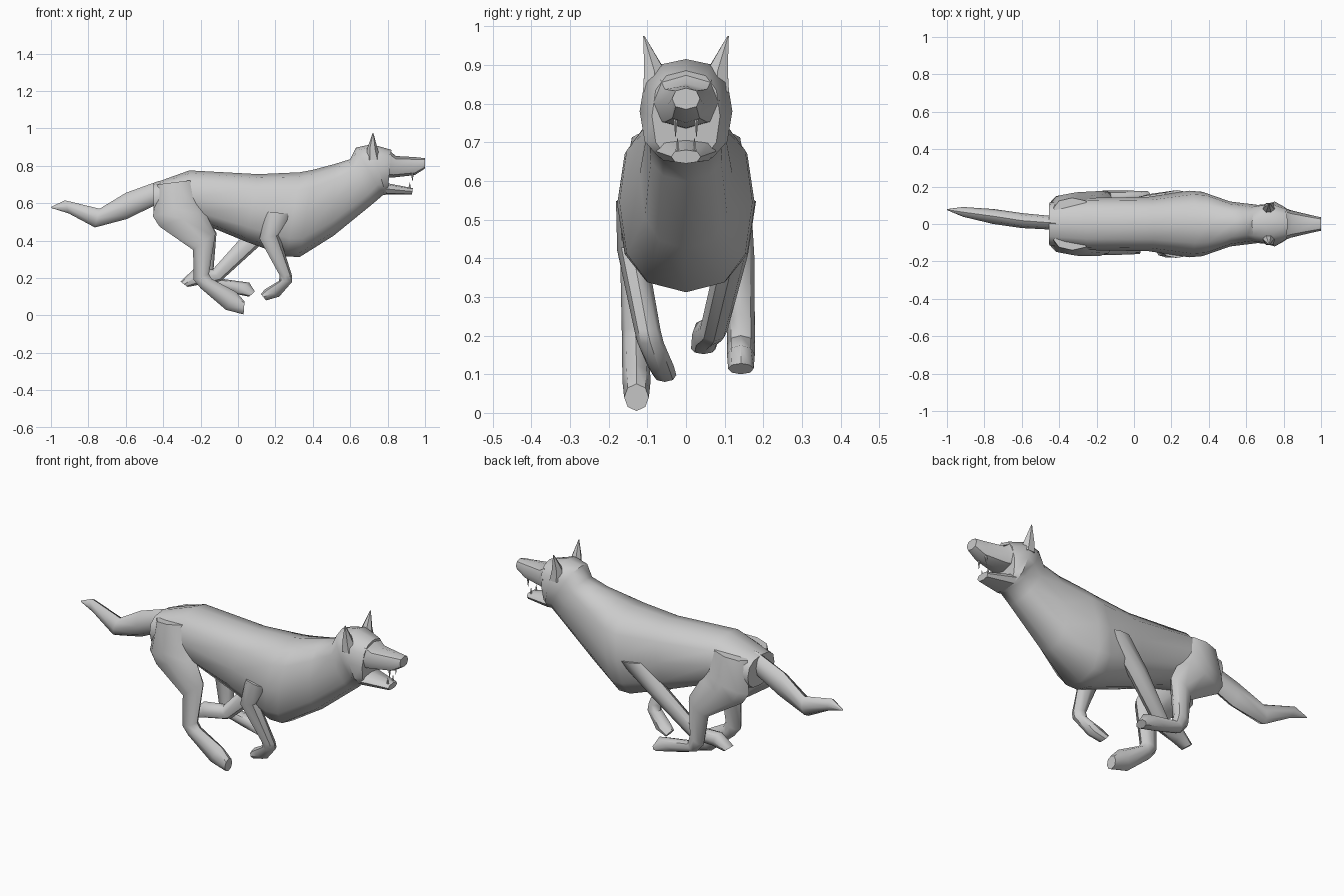
import bpy, bmesh, math


def loft(name, rings, sides=8, power=1.0):
    """Skin closed sections. Ring = (ax, az, bx, bz, y centre, half width):
    a and b are opposite outline points seen from the side."""
    bm = bmesh.new()
    loops = []
    for ax, az, bx, bz, y, w in rings:
        loop = []
        for i in range(sides):
            t = 2 * math.pi * i / sides
            c, s = (math.copysign(abs(v) ** power, v) if abs(v) > 1e-6 else 0
                    for v in (math.cos(t), math.sin(t)))
            loop.append(bm.verts.new(((ax + bx) / 2 + (ax - bx) / 2 * c,
                                      y + w * s,
                                      (az + bz) / 2 + (az - bz) / 2 * c)))
        loops.append(loop)
    for p, q in zip(loops, loops[1:]):
        for i in range(sides):
            j = (i + 1) % sides
            bm.faces.new((p[i], p[j], q[j], q[i]))
    bm.faces.new(loops[0])
    bm.faces.new(loops[-1])
    bmesh.ops.recalc_face_normals(bm, faces=bm.faces)
    me = bpy.data.meshes.new(name)
    bm.to_mesh(me)
    bm.free()
    ob = bpy.data.objects.new(name, me)
    bpy.context.collection.objects.link(ob)
    bpy.ops.object.select_all(action='DESELECT')
    ob.select_set(True)
    bpy.context.view_layer.objects.active = ob
    bpy.ops.object.shade_smooth_by_angle(angle=math.radians(45))
    return ob


# Trunk, neck and skull in one skin
loft("body", [
    (-.455, .705, -.45, .54, 0, .115),
    (-.26, .775, -.19, .49, 0, .14),
    (.11, .755, .04, .395, 0, .145),
    (.33, .765, .26, .315, 0, .178),
    (.40, .778, .33, .312, 0, .172),
    (.52, .81, .51, .425, 0, .12),
    (.60, .835, .725, .60, 0, .102),
    (.63, .897, .775, .643, 0, .106),
    (.715, .915, .79, .645, 0, .12),
    (.82, .885, .80, .65, 0, .088)], 12, .8)

# Jaws
loft("upper_jaw", [
    (.81, .88, .795, .735, 0, .088),
    (.845, .852, .83, .737, 0, .074),
    (.95, .846, .945, .75, 0, .047),
    (1.0, .84, 1.0, .785, 0, .036)], 8, .85)
loft("lower_jaw", [
    (.79, .708, .79, .645, 0, .078),
    (.935, .68, .93, .645, 0, .038)], 8, .8)

# Ears and fangs, mirrored left and right
for side, m in (("right", -1), ("left", 1)):
    loft("ear_" + side, [
        (.685, .83, .765, .83, m * .08, .036),
        (.69, .89, .748, .885, m * .082, .03),
        (.72, .975, .724, .975, m * .109, .002)], 6)
    loft("upper_fang_" + side, [
        (.925, .76, .94, .76, m * .027, .006),
        (.932, .715, .933, .715, m * .027, .001)], 6)
    loft("lower_fang_" + side, [
        (.91, .675, .925, .675, m * .022, .006),
        (.918, .71, .919, .71, m * .022, .001)], 6)

# Tail
loft("tail", [
    (-.42, .72, -.42, .60, .005, .036),
    (-.60, .655, -.595, .515, .018, .04),
    (-.74, .57, -.765, .47, .04, .04),
    (-.925, .615, -.905, .545, .065, .026),
    (-1.0, .58, -.998, .574, .077, .003)])

# Hind legs: shared thigh shape, separate stride poses
hind_pose = {
    "right": (-1, [(-.12, .44, -.24, .35, .128, .042),
                   (-.155, .22, -.237, .19, .13, .036),
                   (-.14, .195, -.20, .145, .13, .036),
                   (-.01, .125, -.065, .03, .128, .036),
                   (.035, .075, .03, .005, .128, .032)]),
    "left": (1, [(-.115, .44, -.23, .36, .135, .042),
                 (-.13, .255, -.205, .20, .142, .036),
                 (-.12, .20, -.165, .155, .142, .036),
                 (.06, .175, -.07, .125, .142, .036),
                 (.09, .128, .06, .10, .142, .033)])}
for side, (m, lower) in hind_pose.items():
    rings = [(-.23, .725, -.43, .70, .085, .055),
             (-.20, .60, -.455, .53, .108, .058),
             (-.18, .56, -.42, .475, .112, .058)] + lower
    loft("hind_leg_" + side, [r[:4] + (r[4] * m, r[5]) for r in rings])

# Front legs: right reaches down and folds, left sweeps back
front_pose = {
    "right": (-1, [(.22, .43, .115, .41, .14, .038),
                   (.288, .215, .222, .215, .10, .034),
                   (.29, .18, .22, .185, .092, .034),
                   (.22, .10, .145, .14, .065, .034),
                   (.15, .08, .122, .115, .055, .03)]),
    "left": (1, [(.13, .385, .03, .43, .12, .04),
                 (-.09, .185, -.135, .245, .072, .036),
                 (-.12, .175, -.16, .25, .066, .036),
                 (-.21, .163, -.24, .245, .052, .036),
                 (-.27, .152, -.307, .18, .045, .032)])}
for side, (m, lower) in front_pose.items():
    rings = [(.31, .54, .15, .555, .145, .036)] + lower
    loft("front_leg_" + side, [r[:4] + (r[4] * m, r[5]) for r in rings])
